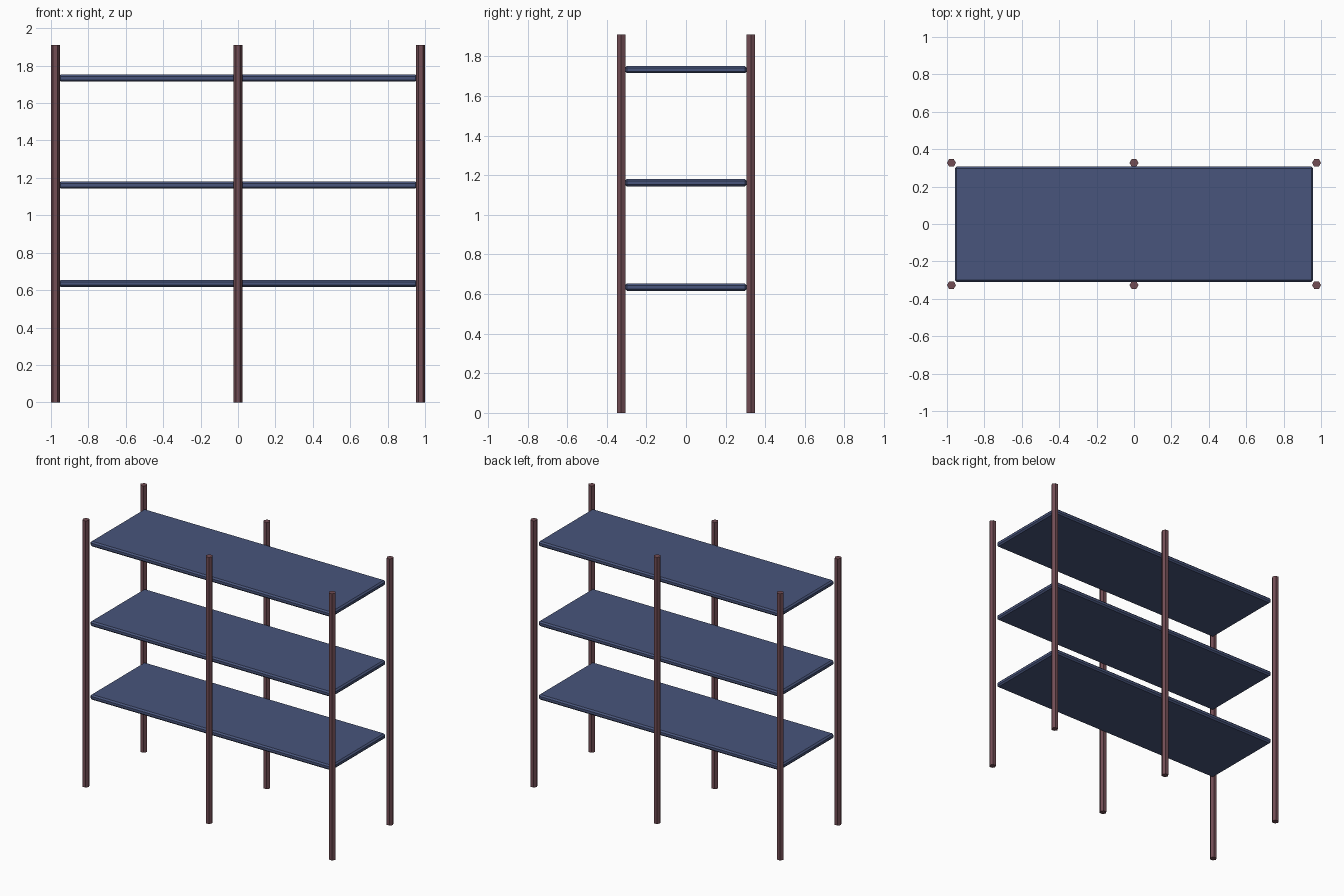
import bpy

if "Cube" in bpy.data.objects:
    bpy.data.objects.remove(bpy.data.objects["Cube"])

POST_H = 1.91
POST_R = 0.024


def material(name, color):
    mat = bpy.data.materials.new(name)
    mat.diffuse_color = color
    mat.use_nodes = True
    mat.node_tree.nodes["Principled BSDF"].inputs["Base Color"].default_value = mat.diffuse_color
    return mat


post_mat = material("post_brown", (0.17, 0.075, 0.09, 1))
shelf_mat = material("shelf_blue", (0.065, 0.09, 0.2, 1))


def post(name, x, y):
    # Six-sided upright with corners pointing along x
    bpy.ops.mesh.primitive_cylinder_add(
        vertices=6, radius=POST_R, depth=POST_H,
        location=(x, y, POST_H / 2), rotation=(0, 0, 0.5235988))
    ob = bpy.context.object
    ob.name = name
    ob.data.materials.append(post_mat)


def shelf(name, z):
    # Flat board with chamfered edges
    bpy.ops.mesh.primitive_cube_add(size=1, location=(0, -0.001, z))
    ob = bpy.context.object
    ob.name = name
    ob.scale = (1.916, 0.616, 0.037)
    bpy.ops.object.transform_apply(location=False, rotation=False, scale=True)
    bevel = ob.modifiers.new("edge_chamfer", "BEVEL")
    bevel.width = 0.01
    bevel.segments = 1
    ob.data.materials.append(shelf_mat)


# Uprights: three along the front, three along the back
for row, y in (("front", -0.327), ("back", 0.327)):
    for side, x in (("left", -0.976), ("middle", 0.0), ("right", 0.976)):
        post(f"{row}_{side}_post", x, y)

# Boards
for level, z in (("lower", 0.635), ("middle", 1.161), ("upper", 1.733)):
    shelf(f"{level}_shelf", z)
